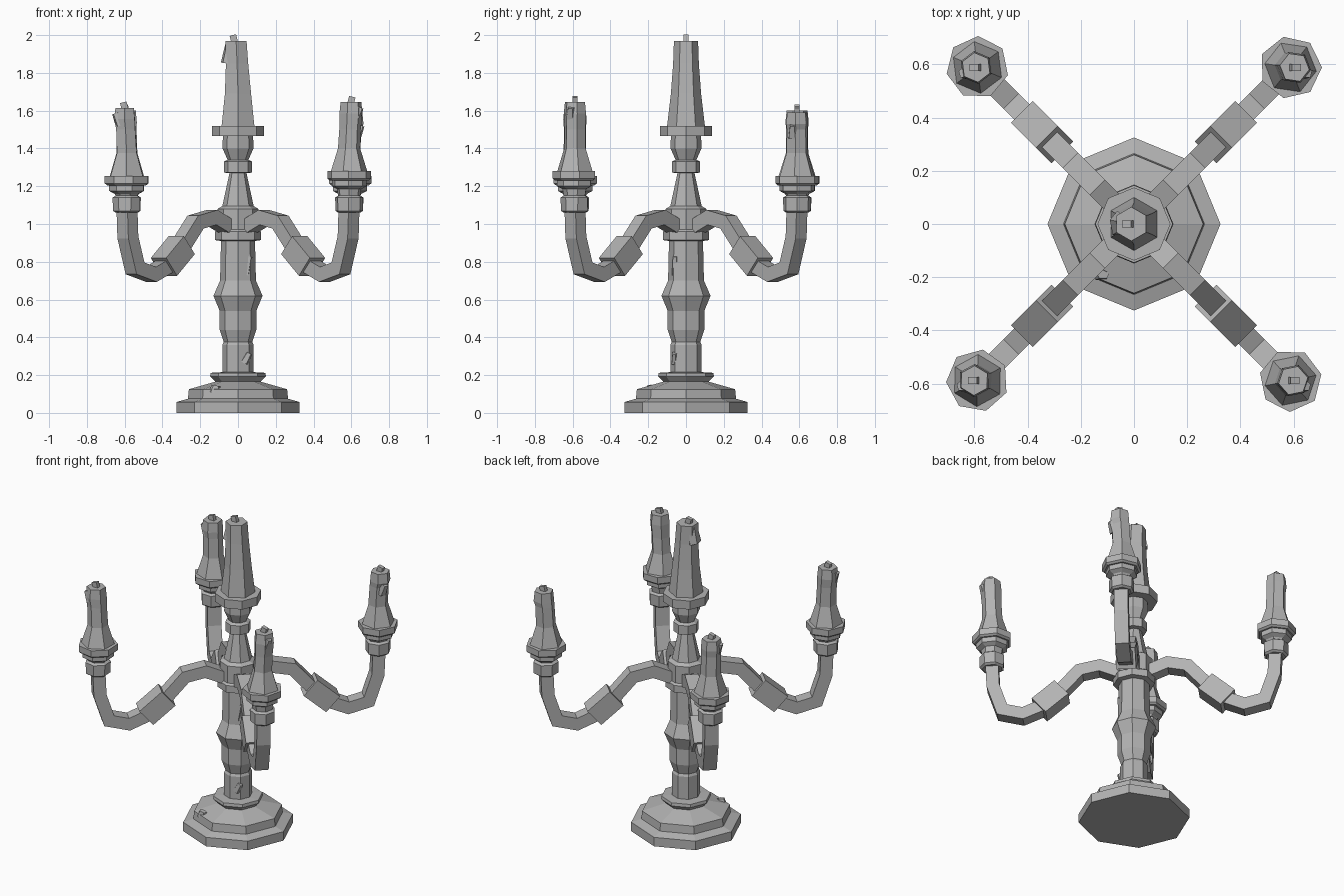
import bpy, bmesh, math
from mathutils import Vector, Matrix

cube = bpy.data.objects.get("Cube")
if cube:
    bpy.data.objects.remove(cube, do_unlink=True)

metal = bpy.data.materials.new("worn_grey")
metal.use_nodes = True
GREY = (0.45, 0.45, 0.45, 1)
metal.diffuse_color = GREY
metal.node_tree.nodes["Principled BSDF"].inputs["Base Color"].default_value = GREY


def finish(name, bm):
    bmesh.ops.recalc_face_normals(bm, faces=bm.faces)
    mesh = bpy.data.meshes.new(name)
    bm.to_mesh(mesh)
    bm.free()
    mesh.materials.append(metal)
    obj = bpy.data.objects.new(name, mesh)
    bpy.context.collection.objects.link(obj)
    return obj


def loft(name, rings):
    """Skin a list of equal point rings and cap both ends."""
    bm = bmesh.new()
    loops = [[bm.verts.new(p) for p in ring] for ring in rings]
    n = len(loops[0])
    for a, b in zip(loops, loops[1:]):
        for i in range(n):
            j = (i + 1) % n
            bm.faces.new((a[i], a[j], b[j], b[i]))
    bm.faces.new(loops[0][::-1])
    bm.faces.new(loops[-1])
    return finish(name, bm)


def turned(name, profile, sides, centre=(0, 0, 0), turn=0.0):
    """Faceted lathe shape; rows are radius, height and optional x, y shift."""
    rings = []
    for r, z, *shift in profile:
        dx, dy = shift or (0, 0)
        mid = Vector(centre) + Vector((dx, dy, z))
        rings.append([mid + Vector((r * math.cos(turn + i * math.tau / sides),
                                    r * math.sin(turn + i * math.tau / sides), 0))
                      for i in range(sides)])
    return loft(name, rings)


def beam(name, path, direction, width, depth):
    """Rectangular bar along a path of (reach, height) in one vertical plane."""
    side = Vector((-direction.y, direction.x, 0))
    pts = [direction * s + Vector((0, 0, z)) for s, z in path]
    rings = []
    for i, p in enumerate(pts):
        before = (p - pts[max(i - 1, 0)]).normalized()
        after = (pts[min(i + 1, len(pts) - 1)] - p).normalized()
        tangent = (before + after).normalized()
        up = side.cross(tangent).normalized()
        stretch = 1 / max(0.6, tangent.dot(after if after.length else before))
        rings.append([p + side * a * width / 2 + up * b * depth * stretch / 2
                      for a, b in ((1, 1), (-1, 1), (-1, -1), (1, -1))])
    return loft(name, rings)


def wick(name, at, lean):
    """Short leaning stub."""
    bm = bmesh.new()
    shape = Matrix.Translation(at) @ Matrix.Rotation(lean, 4, "Y") @ Matrix.Diagonal((0.035, 0.025, 0.06, 1))
    bmesh.ops.create_cube(bm, size=1, matrix=shape)
    return finish(name, bm)


def lump(name, at, size, lean=0.4):
    """Faceted wax drip or chipped burr."""
    bm = bmesh.new()
    shape = Matrix.Translation(at) @ Matrix.Rotation(lean, 4, "Y") @ Matrix.Diagonal((*size, 1))
    bmesh.ops.create_cone(bm, cap_ends=True, segments=5, radius1=1, radius2=0.7, depth=2, matrix=shape)
    return finish(name, bm)


# Stepped foot and turned column
turned("foot", [(0.325, 0), (0.325, 0.058), (0.265, 0.075), (0.26, 0.125), (0.12, 0.165),
                (0.148, 0.193), (0.145, 0.212), (0.08, 0.216)], 8)
turned("column", [(0.083, 0.2), (0.083, 0.36), (0.075, 0.375), (0.097, 0.44), (0.097, 0.54),
                  (0.13, 0.62), (0.095, 0.7), (0.09, 0.91), (0.122, 0.915), (0.122, 0.96),
                  (0.108, 0.97), (0.108, 1.08), (0.083, 1.095), (0.045, 1.27), (0.075, 1.272),
                  (0.075, 1.33), (0.055, 1.34), (0.082, 1.4), (0.08, 1.47)], 8)
turned("centre_dish", [(0.137, 1.465), (0.137, 1.52)], 8)

# Centre candle
turned("centre_candle", [(0.1, 1.52), (0.08, 1.69), (0.068, 1.85, -0.005, 0),
                         (0.064, 1.968, -0.01, 0)], 6, turn=math.pi / 2)
lump("centre_candle_drip", (-0.055, 0, 1.9), (0.03, 0.05, 0.05), 0.15)
wick("centre_wick", (-0.02, 0, 1.971), -0.25)

# Burrs on the foot and column
lump("foot_burr", (-0.12, -0.19, 0.125), (0.035, 0.025, 0.02), 0.2)
lump("column_burr", (0.045, -0.06, 0.29), (0.025, 0.02, 0.03), 0.5)
lump("column_burr_upper", (0.05, -0.055, 0.78), (0.025, 0.025, 0.05), 0.2)

# Four arms: sign of x, sign of y, dish lift, candle top, facing, candle lean
ARMS = {
    "front_left": (1, -1, 0.025, 1.645, 0.2, 0.01),
    "front_right": (-1, -1, 0.0, 1.615, 0.5, -0.012),
    "back_left": (1, 1, 0.0, 1.59, 0.9, 0.015),
    "back_right": (-1, 1, 0.0, 1.6, 0.65, -0.005),
}
DIAG = math.sqrt(2)
ARM = [(0.05, 0.98), (0.14, 1.035), (0.225, 1.01), (0.3, 0.89), (0.39, 0.775), (0.46, 0.733),
       (0.545, 0.765), (0.583, 0.93), (0.588, 1.09)]
CUFF = [(0.298, 0.888), (0.392, 0.773)]

for name, (sx, sy, lift, top, turn, lean) in ARMS.items():
    out = Vector((sx, sy, 0)).normalized()
    beam(name + "_arm", [(x * DIAG, z) for x, z in ARM], out, 0.082, 0.075)
    beam(name + "_cuff", [(x * DIAG, z) for x, z in CUFF], out, 0.115, 0.125)
    spot = out * 0.588 * DIAG
    turned(name + "_cup", [(0.06, 1.06), (0.074, 1.07), (0.076, 1.14), (0.06, 1.15),
                           (0.066, 1.16 + lift), (0.094, 1.175 + lift), (0.094, 1.215 + lift)],
           7, spot, turn)
    turned(name + "_dish", [(0.105, 1.205 + lift), (0.118, 1.215 + lift), (0.118, 1.255 + lift)],
           7, spot, turn)
    turned(name + "_candle", [(0.098, 1.255 + lift), (0.06, 1.375 + lift), (0.058, 1.5, lean / 2, 0),
                              (0.062, top - 0.06, lean, 0), (0.056, top, lean, 0)], 6, spot, turn)
    tip = spot + Vector((lean, 0, top))
    drop = 0.1 if name == "back_left" else 0.06
    lump(name + "_drip", tip + Vector((sx * 0.035, -0.02, -drop)), (0.028, 0.03, 0.035), sx * 0.4)
    wick(name + "_wick", tip, sx * 0.25)
